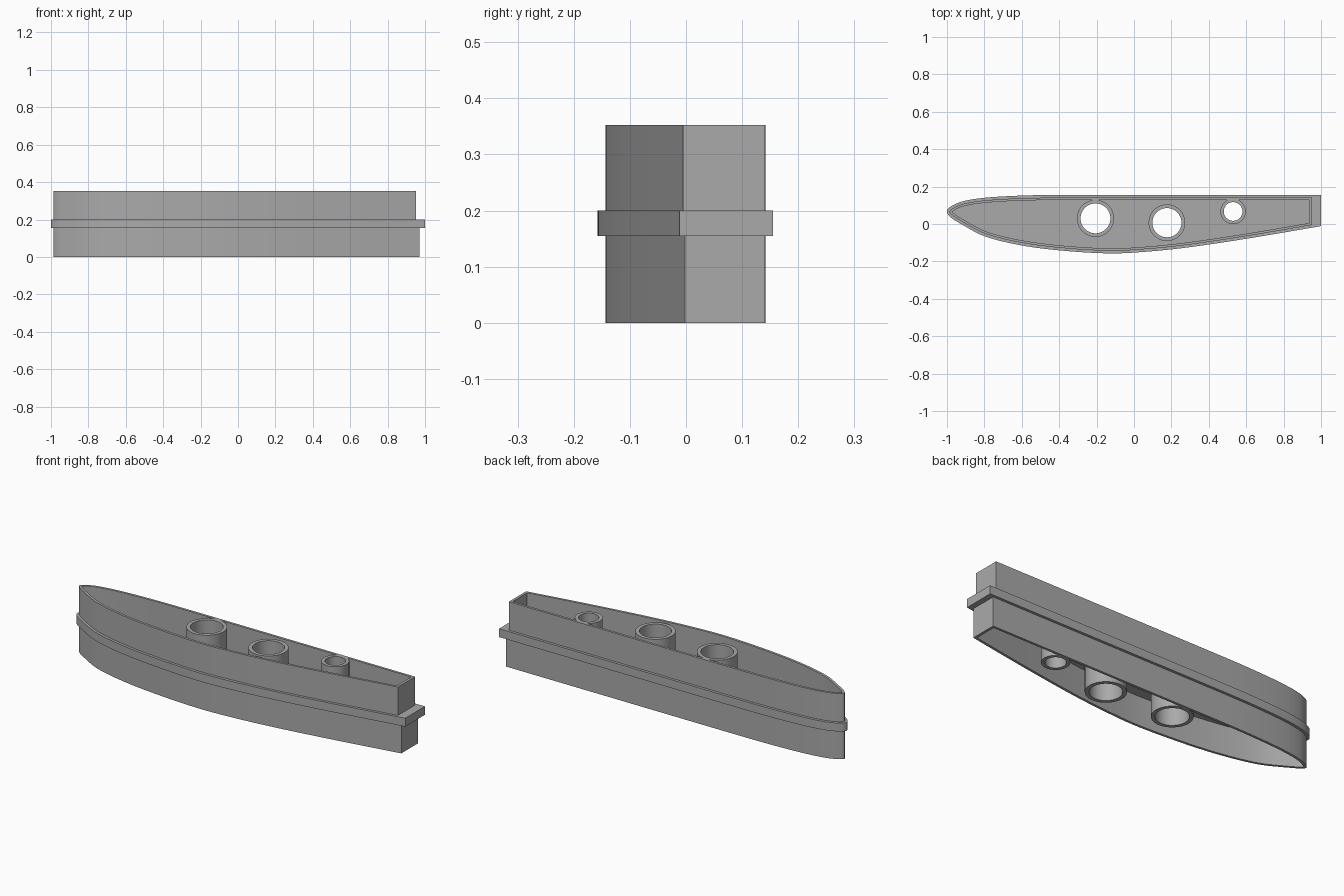
import bpy, math
from mathutils import Vector

if "Cube" in bpy.data.objects:
    bpy.data.objects.remove(bpy.data.objects["Cube"])

grey = bpy.data.materials.new("plain grey")
grey.diffuse_color = (0.4, 0.4, 0.4, 1)
grey.use_nodes = True
grey.node_tree.nodes["Principled BSDF"].inputs["Base Color"].default_value = grey.diffuse_color

# Foil edge: lower tail -> rounded nose -> upper tail
FOIL = [(1.1, 0.006), (0.6, -0.079), (0.25, -0.13), (0.0, -0.153), (-0.15, -0.157),
        (-0.4, -0.141), (-0.61, -0.113), (-0.8, -0.065), (-0.93, 0.003),
        (-0.985, 0.04), (-1.0, 0.066), (-0.985, 0.09), (-0.92, 0.12), (-0.8, 0.14),
        (-0.6, 0.152), (-0.4, 0.155), (0.3, 0.155), (1.1, 0.155)]


def smooth_path(points, steps=6):
    """Spline through the points, with tangents scaled to each span."""
    p = [Vector(q) for q in points]
    n = len(p)
    tan = []
    for i in range(n):
        a, b = p[max(i - 1, 0)], p[min(i + 1, n - 1)]
        tan.append((b - a).normalized())
    out = []
    for i in range(n - 1):
        length = (p[i + 1] - p[i]).length
        for s in range(steps):
            t = s / steps
            out.append((2*t**3 - 3*t*t + 1) * p[i] + (t**3 - 2*t*t + t) * length * tan[i]
                       + (3*t*t - 2*t**3) * p[i + 1] + (t**3 - t*t) * length * tan[i + 1])
    return out + [p[-1]]


PATH = smooth_path(FOIL)


def foil(inset, end):
    """Foil outline moved inwards and cut square at x = end."""
    moved = []
    for i, q in enumerate(PATH):
        d = (PATH[min(i + 1, len(PATH) - 1)] - PATH[max(i - 1, 0)]).normalized()
        moved.append(q + Vector((d.y, -d.x)) * inset)
    out = []
    for a, b in zip(moved, moved[1:]):
        if (a.x > end) != (b.x > end):
            out.append(a.lerp(b, (end - a.x) / (b.x - a.x)))
        if b.x <= end:
            out.append(b)
    return out


def circle(x, y, r, n=48):
    return [Vector((x + r * math.cos(2 * math.pi * i / n),
                    y + r * math.sin(2 * math.pi * i / n))) for i in range(n)]


def prism(name, loops, z0, z1):
    """Extrude an outline; further loops are holes."""
    curve = bpy.data.curves.new(name, 'CURVE')
    curve.dimensions = '2D'
    curve.fill_mode = 'BOTH'
    curve.extrude = (z1 - z0) / 2
    for loop in loops:
        sp = curve.splines.new('POLY')
        sp.points.add(len(loop) - 1)
        for pt, q in zip(sp.points, loop):
            pt.co = (q.x, q.y, 0, 1)
        sp.use_cyclic_u = True
    ob = bpy.data.objects.new(name, curve)
    bpy.context.collection.objects.link(ob)
    ob.location.z = (z0 + z1) / 2
    bpy.ops.object.select_all(action='DESELECT')
    ob.select_set(True)
    bpy.context.view_layer.objects.active = ob
    bpy.ops.object.convert(target='MESH')
    ob = bpy.context.object
    ob.data.materials.clear()
    ob.data.materials.append(grey)
    bpy.ops.object.shade_smooth_by_angle(angle=math.radians(30))
    return ob


# Tubes: x, y, outer radius, inner radius
TUBES = [(-0.206, 0.03, 0.099, 0.08), (0.176, 0.007, 0.098, 0.078), (0.53, 0.067, 0.068, 0.05)]
HEIGHT, LOW, HIGH = 0.352, 0.155, 0.2

# Middle plate with protruding rim, pierced by the tubes
prism("middle_plate", [foil(0, 1.0)] + [circle(x, y, r) for x, y, _, r in TUBES], LOW, HIGH)

# Thin walls above and below the plate
prism("upper_wall", [foil(0.014, 0.952), foil(0.027, 0.938)], HIGH, HEIGHT)
prism("lower_wall", [foil(0.014, 0.97), foil(0.027, 0.956)], 0, LOW)

# Tube halves on both faces of the plate
for i, (x, y, ro, ri) in enumerate(TUBES, 1):
    rings = [circle(x, y, ro), circle(x, y, ri)]
    prism(f"upper_tube_{i}", rings, HIGH, HEIGHT)
    prism(f"lower_tube_{i}", rings, 0, LOW)
